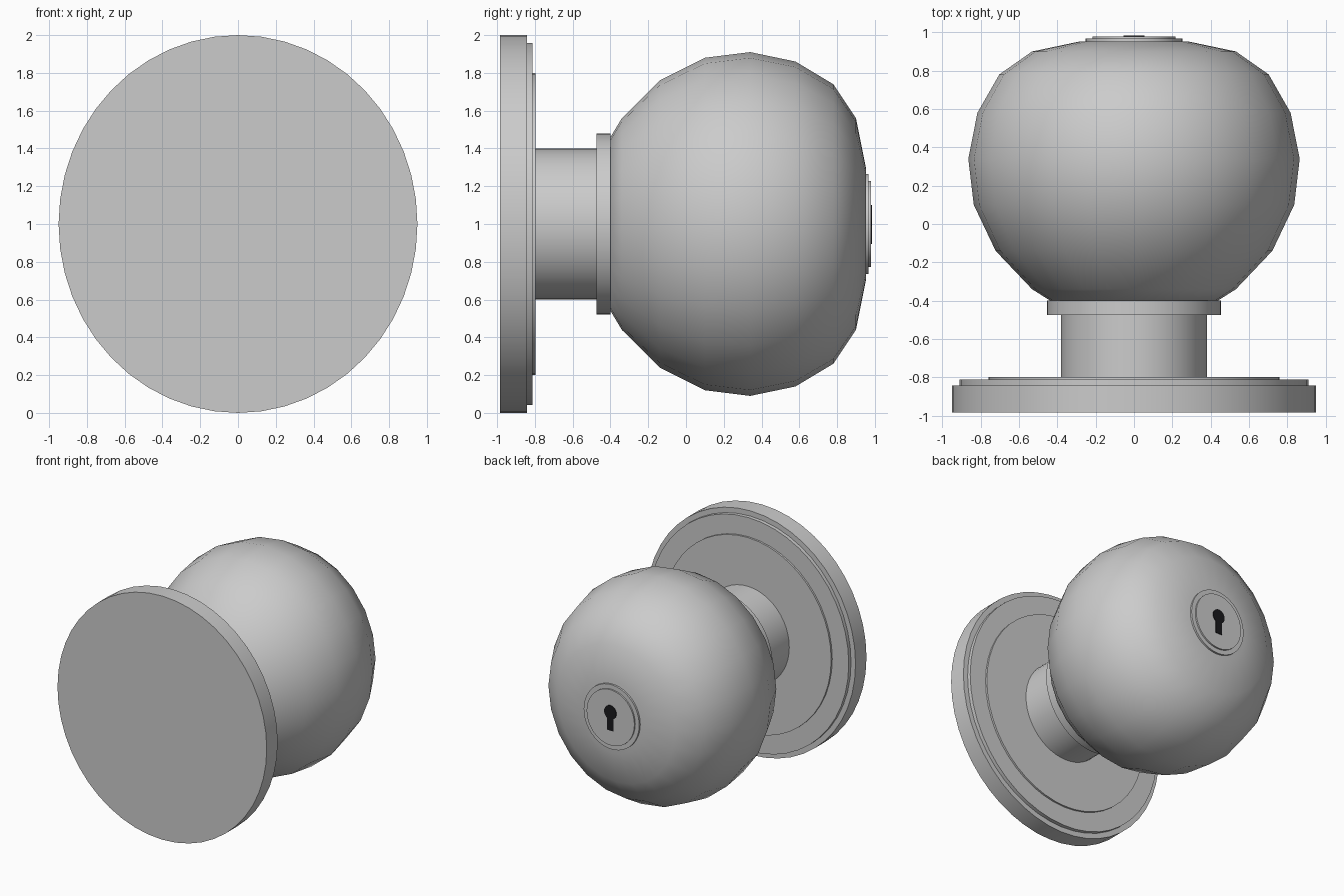
import bpy, bmesh, math

if "Cube" in bpy.data.objects:
    bpy.data.objects.remove(bpy.data.objects["Cube"])

SX = 0.95    # the whole knob is slightly narrower in x
CZ = 1.0     # height of the turning axis


def finish(name, bm, angle):
    bmesh.ops.recalc_face_normals(bm, faces=bm.faces)
    me = bpy.data.meshes.new(name)
    bm.to_mesh(me)
    bm.free()
    ob = bpy.data.objects.new(name, me)
    bpy.context.collection.objects.link(ob)
    bpy.ops.object.select_all(action='DESELECT')
    bpy.context.view_layer.objects.active = ob
    ob.select_set(True)
    bpy.ops.object.shade_smooth_by_angle(angle=math.radians(angle))
    return ob


def lathe(name, profile, segs=48, angle=30):
    """Turn (y, radius) points around the y axis and cap both ends."""
    bm = bmesh.new()
    rings = []
    for y, r in profile:
        rings.append([bm.verts.new((SX * r * math.sin(2 * math.pi * i / segs), y,
                                    CZ + r * math.cos(2 * math.pi * i / segs)))
                      for i in range(segs)])
    for a, b in zip(rings, rings[1:]):
        for i in range(segs):
            j = (i + 1) % segs
            bm.faces.new((a[i], a[j], b[j], b[i]))
    bm.faces.new(rings[0])
    bm.faces.new(rings[-1])
    return finish(name, bm, angle)


# Stepped wall plate
lathe("wall_plate", [(-0.984, 1.0), (-0.842, 1.0)])
lathe("plate_step", [(-0.842, 0.957), (-0.812, 0.957)])
lathe("plate_inset", [(-0.812, 0.80), (-0.797, 0.80)])

# Neck and collar
lathe("neck", [(-0.797, 0.40), (-0.475, 0.40)])
lathe("collar", [(-0.475, 0.478), (-0.40, 0.478)])

# Rounded grip
lathe("knob", [(-0.40, 0.46), (-0.34, 0.56), (-0.14, 0.76), (0.10, 0.88), (0.34, 0.91),
               (0.58, 0.86), (0.78, 0.74), (0.90, 0.56), (0.952, 0.30)], segs=24, angle=50)

# Lock face
lathe("lock_ring", [(0.94, 0.265), (0.967, 0.265)])
lathe("lock_cylinder", [(0.967, 0.228), (0.979, 0.228)])

# Keyhole: round top with a slot below
r, slot, top, bottom = 0.058, 0.03, 1.043, 0.895
start = math.asin(slot / r)
n = 20
outline = [(slot, bottom), (-slot, bottom)]
for i in range(n + 1):
    a = start + (2 * math.pi - 2 * start) * i / n
    outline.append((-r * math.sin(a), top - r * math.cos(a)))
bm = bmesh.new()
face = bm.faces.new([bm.verts.new((SX * x, 0.975, z)) for x, z in outline])
ext = bmesh.ops.extrude_face_region(bm, geom=[face])
for v in ext["geom"]:
    if isinstance(v, bmesh.types.BMVert):
        v.co.y = 0.984
keyhole = finish("keyhole", bm, 30)
black = bpy.data.materials.new("black")
black.diffuse_color = (0.01, 0.01, 0.012, 1)
black.use_nodes = True
black.node_tree.nodes["Principled BSDF"].inputs["Base Color"].default_value = black.diffuse_color
keyhole.data.materials.append(black)
